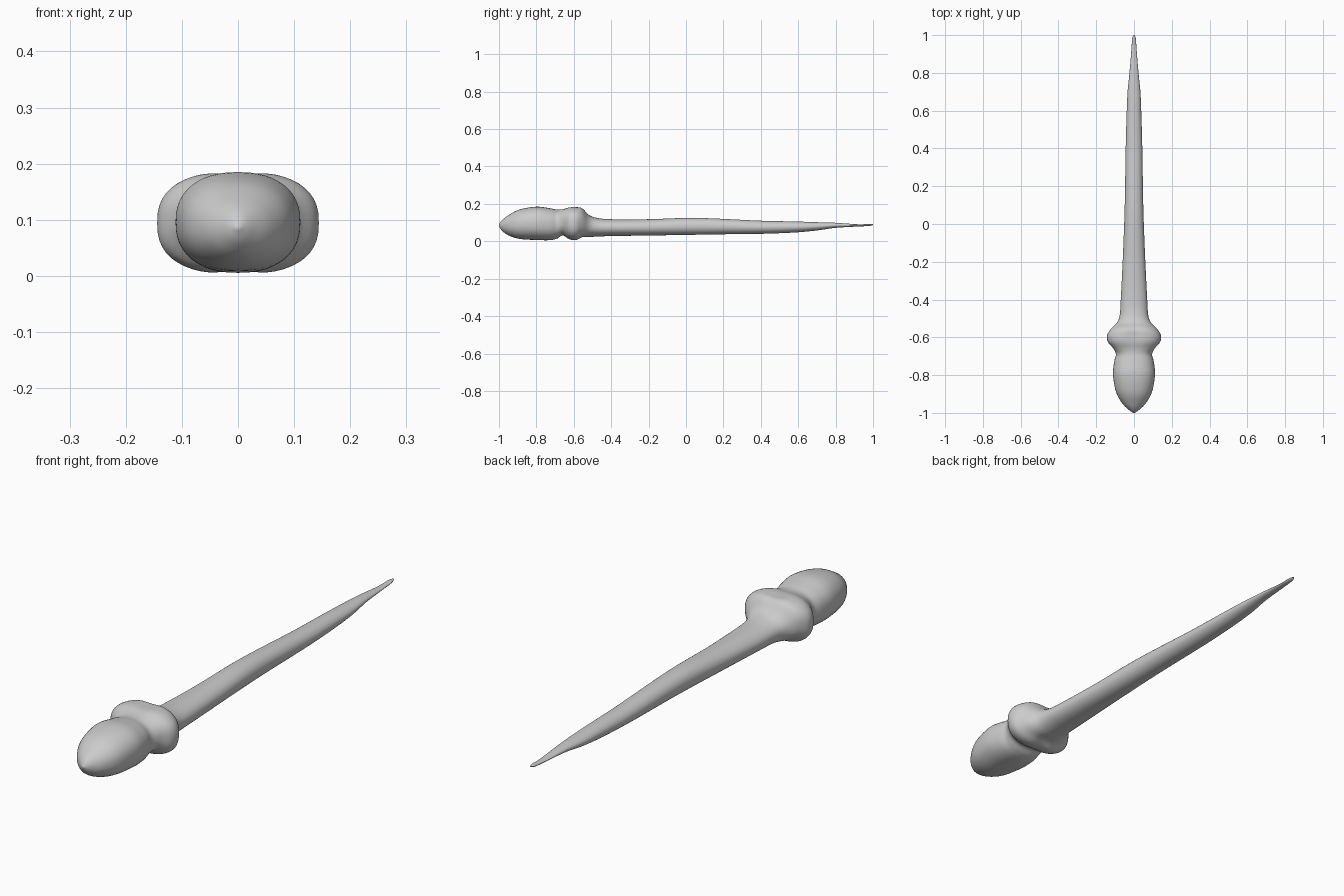
import bpy, bmesh
from math import sin, cos, tau, exp, copysign

# Stations along the length: y, half width, bottom z, top z, squareness, centre dip
STATIONS = [
    (-1.0, 0.004, 0.083, 0.089, 2.0, 0),
    (-0.985, 0.026, 0.058, 0.112, 2.0, 0),
    (-0.95, 0.062, 0.032, 0.139, 2.1, 0),
    (-0.89, 0.095, 0.013, 0.170, 2.2, 0),
    (-0.80, 0.111, 0.007, 0.185, 2.3, 0),
    (-0.73, 0.105, 0.006, 0.177, 2.3, 0),
    (-0.69, 0.096, 0.014, 0.170, 2.3, 0),
    (-0.66, 0.109, 0.030, 0.173, 2.4, 0.02),
    (-0.625, 0.138, 0.008, 0.184, 2.5, 0.06),
    (-0.59, 0.143, 0.003, 0.186, 2.5, 0.08),
    (-0.555, 0.122, 0.018, 0.180, 2.4, 0.06),
    (-0.52, 0.089, 0.022, 0.143, 2.2, 0.02),
    (-0.48, 0.075, 0.025, 0.126, 2.1, 0),
    (-0.40, 0.070, 0.028, 0.118, 2.1, 0),
    (-0.20, 0.060, 0.031, 0.118, 2.1, 0),
    (0.0, 0.052, 0.034, 0.125, 2.1, 0),
    (0.15, 0.048, 0.037, 0.122, 2.1, 0),
    (0.40, 0.044, 0.040, 0.110, 2.0, 0),
    (0.58, 0.039, 0.047, 0.106, 2.0, 0),
    (0.70, 0.034, 0.058, 0.102, 2.0, 0),
    (0.80, 0.024, 0.072, 0.099, 2.0, 0),
    (0.92, 0.014, 0.079, 0.091, 2.0, 0),
    (0.98, 0.010, 0.082, 0.093, 2.0, 0),
    (1.0, 0.003, 0.087, 0.092, 2.0, 0),
]
SIDES, STEPS = 48, 5


def spline(a, b, c, d, t):
    return [0.5 * (2*q + (r - p)*t + (2*p - 5*q + 4*r - s)*t*t + (3*q - p - 3*r + s)*t**3)
            for p, q, r, s in zip(a, b, c, d)]


def ring(bm, y, w, lo, hi, power, dip):
    verts = []
    for i in range(SIDES):
        a = tau * i / SIDES
        x = w * copysign(abs(cos(a)) ** (2 / power), cos(a))
        z = (hi - lo) / 2 * copysign(abs(sin(a)) ** (2 / power), sin(a))
        z *= 1 - dip * exp(-(x / 0.035) ** 2)
        verts.append(bm.verts.new((x, y, (hi + lo) / 2 + z)))
    return verts


# Smooth loft: rounded head, collar and tapering shaft in one skin
bm = bmesh.new()
rings = []
last = len(STATIONS) - 1
for k in range(last):
    pts = [STATIONS[min(max(k + o, 0), last)] for o in (-1, 0, 1, 2)]
    for s in range(STEPS):
        rings.append(ring(bm, *spline(*pts, s / STEPS)))
rings.append(ring(bm, *STATIONS[-1]))
for r0, r1 in zip(rings, rings[1:]):
    for i in range(SIDES):
        j = (i + 1) % SIDES
        bm.faces.new((r0[i], r0[j], r1[j], r1[i]))
bm.faces.new(rings[0])
bm.faces.new(rings[-1])
bmesh.ops.recalc_face_normals(bm, faces=bm.faces)
for f in bm.faces:
    f.smooth = True
mesh = bpy.data.meshes.new("spike_with_collar")
bm.to_mesh(mesh)
bm.free()
body = bpy.data.objects.new("spike_with_collar", mesh)
bpy.context.collection.objects.link(body)
